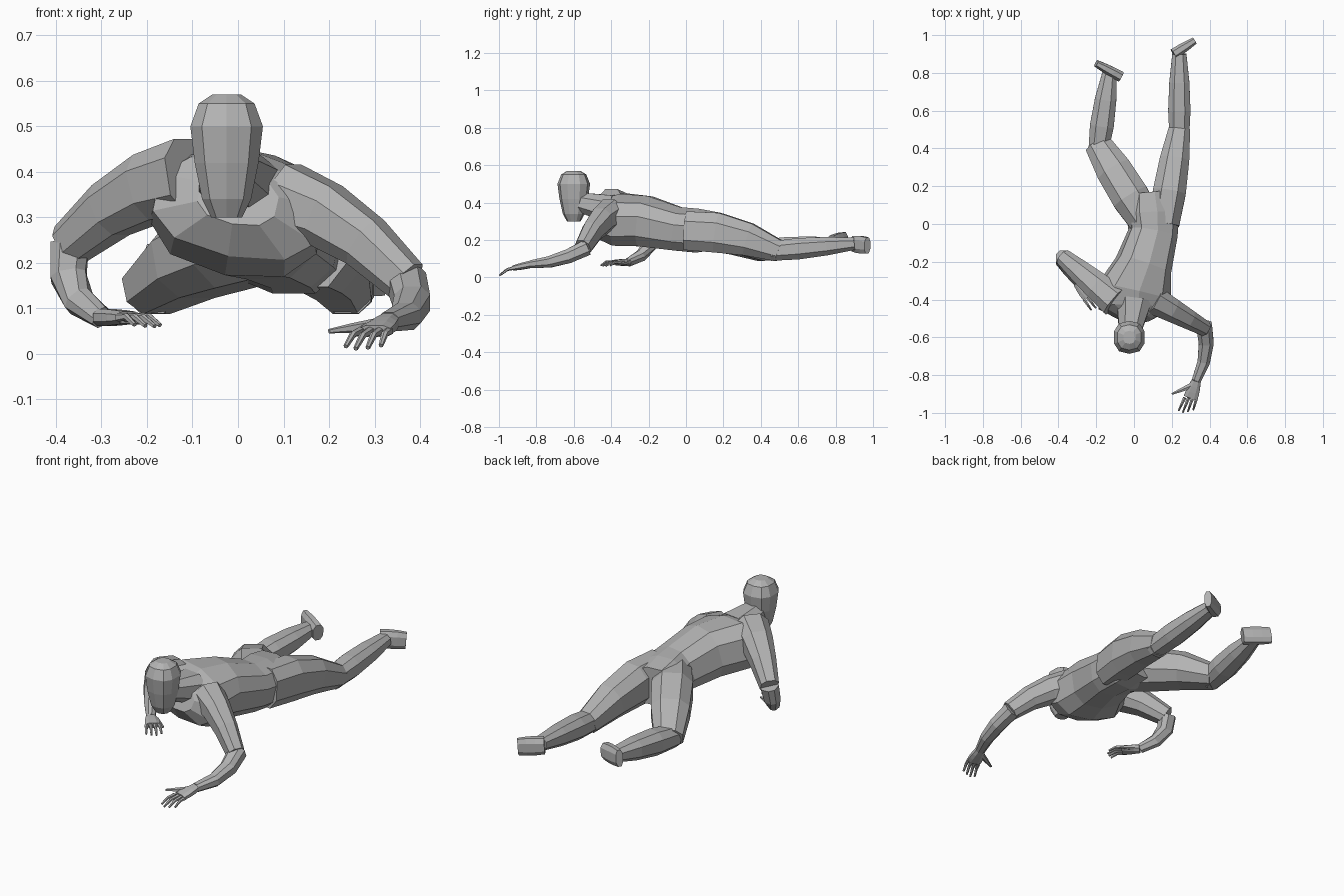
import bpy, bmesh, math
from mathutils import Vector

if "Cube" in bpy.data.objects:
    bpy.data.objects.remove(bpy.data.objects["Cube"], do_unlink=True)

grey = bpy.data.materials.new("plain_grey")
grey.use_nodes = True
grey.diffuse_color = (.45, .45, .45, 1)
grey.node_tree.nodes["Principled BSDF"].inputs["Base Color"].default_value = grey.diffuse_color

UPWARD = Vector((0, 0, 1))
FORWARD = Vector((0, -1, 0))


def signed_power(value, exponent):
    return math.copysign(abs(value) ** exponent, value)


def loft(name, sections, up=UPWARD, sides=8, boxiness=.8):
    """Closed flat-faced skin through sections of (centre, half width, half height)."""
    bm = bmesh.new()
    rings = []
    last = len(sections) - 1
    for index, (centre, width, height) in enumerate(sections):
        ahead = sections[min(index + 1, last)][0] - sections[max(index - 1, 0)][0]
        sideways = ahead.cross(up).normalized()
        rise = sideways.cross(ahead).normalized()
        ring = []
        for corner in range(sides):
            angle = math.tau * (corner + .5) / sides
            across = width * signed_power(math.cos(angle), boxiness)
            above = height * signed_power(math.sin(angle), boxiness)
            ring.append(bm.verts.new(centre + sideways * across + rise * above))
        rings.append(ring)
    for near, far in zip(rings, rings[1:]):
        for corner in range(sides):
            following = (corner + 1) % sides
            bm.faces.new((near[corner], near[following], far[following], far[corner]))
    bm.faces.new(rings[0])
    bm.faces.new(rings[-1])
    bmesh.ops.recalc_face_normals(bm, faces=bm.faces)
    mesh = bpy.data.meshes.new(name)
    bm.to_mesh(mesh)
    bm.free()
    mesh.materials.append(grey)
    bpy.context.collection.objects.link(bpy.data.objects.new(name, mesh))


def limb(name, start, end, start_size, end_size, swell=0, bow=(0, 0, 0),
         up=UPWARD, sides=8, segments=3):
    """Tapered limb between two joints, thickened and bowed towards its middle."""
    start_size, end_size = Vector(start_size), Vector(end_size)
    sections = []
    for step in range(segments + 1):
        along = step / segments
        middle = math.sin(math.pi * along)
        centre = start.lerp(end, along) + Vector(bow) * middle
        width, height = start_size.lerp(end_size, along) * (1 + swell * middle)
        sections.append((centre, width, height))
    loft(name, sections, up, sides)


def hand(label, wrist, knuckles, fingertips, thumb_tip, thumb_direction):
    """Flat palm, four bent fingers and a thumb."""
    limb(label + "_palm", wrist, knuckles, (.026, .02), (.04, .014), swell=.1)
    across = thumb_direction.normalized()
    for finger in range(4):
        offset = across * (finger - 1.5) * .021
        reach = 1 - abs(finger - 1.7) * .12
        root = knuckles + offset
        tip = knuckles.lerp(fingertips, reach) + offset * 1.2
        limb(f"{label}_finger_{finger + 1}", root, tip, (.01, .01), (.005, .005),
             bow=UPWARD * .01, sides=6, segments=2)
    thumb_root = wrist.lerp(knuckles, .3) + across * .02
    limb(label + "_thumb", thumb_root, thumb_tip, (.016, .014), (.005, .005),
         swell=.1, sides=6, segments=2)


# Trunk, rolled so that the right shoulder sits higher
throat = Vector((0, -.5, .34))
collar = Vector((0, -.45, .32))
chest = Vector((0, -.36, .31))
ribs = Vector((.05, -.22, .3))
waist = Vector((.1, -.05, .26))
pelvis = Vector((.1, .06, .25))
seat = Vector((.09, .17, .25))
trunk_up = Vector((.2, 0, 1))
loft("torso", [(throat, .09, .06), (collar, .19, .11), (chest, .2, .14), (ribs, .15, .14),
               (waist, .13, .12), (pelvis, .14, .12), (seat, .12, .1)],
     up=trunk_up, sides=10)

# Neck and egg-shaped head, looking forward
skull = Vector((-.025, -.6, 0))
limb("neck", chest.lerp(collar, .5) + UPWARD * .05, skull + UPWARD * .41, (.1, .08), (.055, .05))
head_profile = ((.3, .035), (.34, .056), (.42, .073), (.5, .083), (.55, .064), (.57, .033))
loft("head", [(skull + UPWARD * height, radius, radius * 1.05) for height, radius in head_profile],
     up=FORWARD, sides=10)

# Left leg, stretched out behind
left_hip = Vector((.16, 0, .25))
left_knee = Vector((.24, .5, .14))
left_ankle = Vector((.24, .9, .18))
left_heel = Vector((.21, .9, .18))
left_toe = Vector((.32, .97, .17))
limb("left_thigh", left_hip, left_knee, (.085, .11), (.06, .06), swell=.25, bow=UPWARD * .03)
limb("left_calf", left_knee + FORWARD * .05, left_ankle, (.055, .055), (.04, .035), swell=.3)
limb("left_foot", left_heel, left_toe, (.045, .03), (.045, .02), swell=.1,
     up=Vector((-.5, .8, 0)))

# Right leg, swung out to the side
right_hip = Vector((.07, 0, .26))
right_knee = Vector((-.19, .42, .14))
right_ankle = Vector((-.13, .8, .18))
right_heel = Vector((-.07, .78, .18))
right_toe = Vector((-.2, .85, .2))
limb("right_thigh", right_hip, right_knee, (.09, .1), (.075, .06), swell=.3, bow=UPWARD * .03)
limb("right_calf", right_knee + FORWARD * .04, right_ankle, (.055, .055), (.04, .035), swell=.4)
limb("right_foot", right_heel, right_toe, (.045, .03), (.045, .02), swell=.1,
     up=Vector((.5, .8, 0)))

# Left arm, reaching forward
left_shoulder = Vector((.1, -.4, .34))
left_elbow = Vector((.37, -.55, .16))
left_wrist = Vector((.33, -.83, .07))
left_knuckles = Vector((.3, -.92, .05))
limb("left_upper_arm", left_shoulder, left_elbow, (.08, .085), (.043, .05), bow=UPWARD * .03)
limb("left_forearm", left_elbow - FORWARD * .02, left_wrist, (.045, .045), (.026, .022),
     swell=.1, bow=(.03, 0, -.02))
hand("left_hand", left_wrist, left_knuckles, Vector((.27, -1, .01)),
     thumb_tip=Vector((.2, -.9, .05)), thumb_direction=Vector((-1, 0, 0)))

# Right arm, folded back at the elbow with the hand below the shoulder
right_shoulder = Vector((-.1, -.41, .39))
right_elbow = Vector((-.37, -.18, .24))
right_wrist = Vector((-.3, -.31, .08))
right_knuckles = Vector((-.24, -.38, .08))
limb("right_upper_arm", right_shoulder, right_elbow, (.09, .09), (.047, .05),
     swell=.05, bow=UPWARD * .03)
limb("right_forearm", right_elbow, right_wrist, (.045, .045), (.025, .02),
     swell=.1, bow=(-.03, .03, -.02), up=FORWARD)
hand("right_hand", right_wrist, right_knuckles, Vector((-.19, -.44, .06)),
     thumb_tip=Vector((-.2, -.35, .07)), thumb_direction=Vector((1, 1, 0)))
